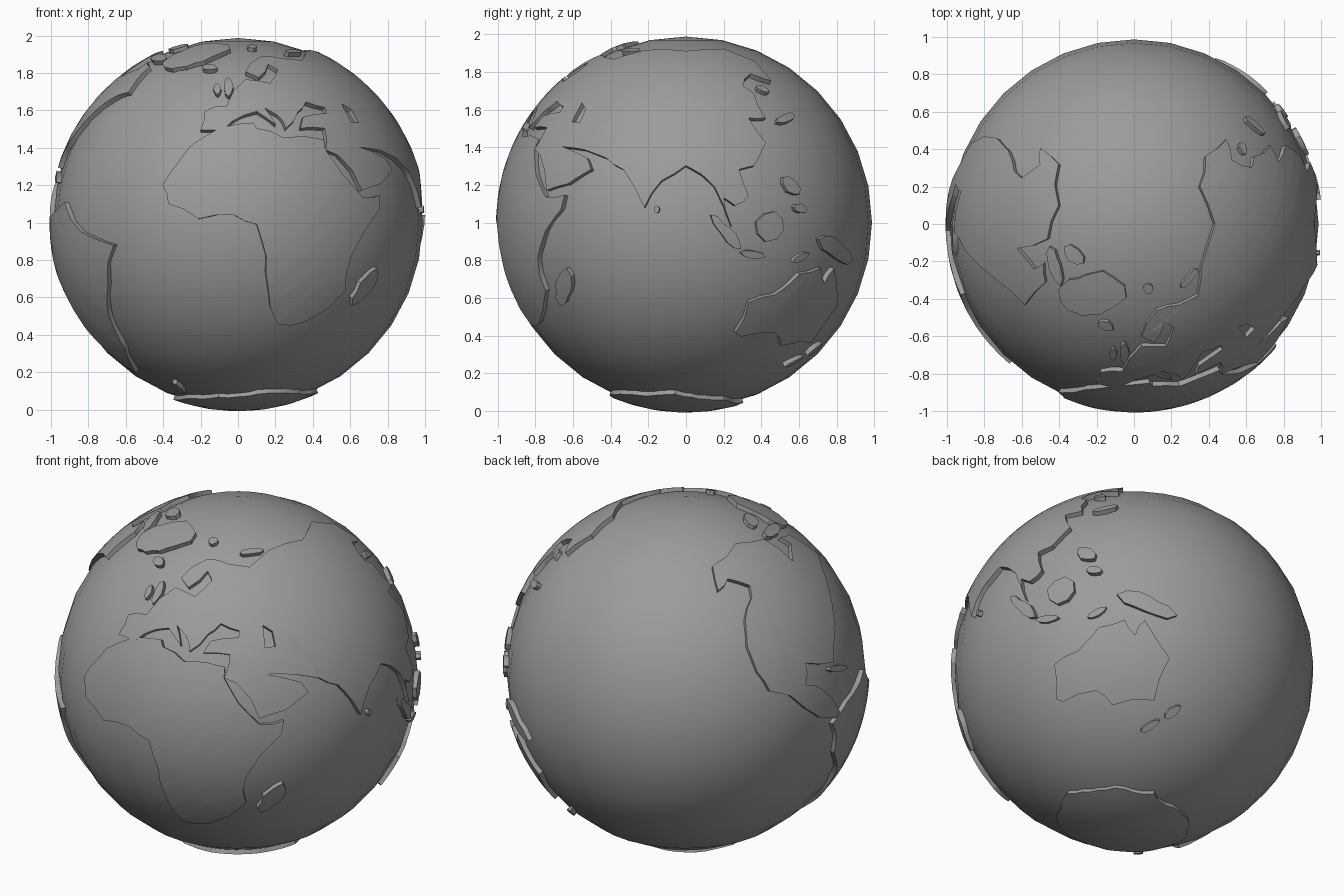
import bpy, bmesh, math, random
from mathutils import Vector
from mathutils.geometry import tessellate_polygon

if "Cube" in bpy.data.objects:
    bpy.data.objects.remove(bpy.data.objects["Cube"])

random.seed(4)
SEA, LAND, BASE = 0.987, 1.008, 0.955
CENTRE = Vector((0, 0, 1))
X, Y, Z = Vector((1, 0, 0)), Vector((0, 1, 0)), Vector((0, 0, 1))

grey = bpy.data.materials.new("dark_grey")
grey.diffuse_color = (.33, .33, .33, 1)
grey.use_nodes = True
grey.node_tree.nodes["Principled BSDF"].inputs["Base Color"].default_value = grey.diffuse_color


# Coast points are drawn flat in one viewing direction and dropped on the sphere
def drop(points, right, up, toward, mid=0):
    out = []
    for a, b in points:
        b -= mid
        d = math.sqrt(max(0, 1 - a * a - b * b))
        out.append((right * a + up * b + toward * d).normalized())
    return out


def front(*p): return drop(p, X, Z, -Y, 1)
def side(*p): return drop(p, Y, Z, X, 1)
def top(*p): return drop(p, X, Y, Z)
def west(*p): return drop(p, Vector((-.8, -.6, 0)), Vector((.205, -.274, .94)), Vector((-.564, .752, .342)))


def finish(obj):
    obj.data.materials.append(grey)
    bpy.context.view_layer.objects.active = obj
    obj.select_set(True)
    bpy.ops.object.shade_smooth_by_angle(angle=math.radians(30))
    obj.select_set(False)


# Ragged coast: every long stretch gets a slightly shifted midpoint
def ragged(coast):
    out = []
    for p, q in zip(coast, coast[1:] + coast[:1]):
        out.append(p)
        if (q - p).length > .08:
            shift = p.cross(q).normalized() * random.uniform(-.1, .1) * (q - p).length
            out.append(((p + q) / 2 + shift).normalized())
    return out


# Raised curved slab from a coast outline (optional lake hole)
def land(name, coast, lake=()):
    coast = ragged(coast)
    c = sum(coast, Vector()).normalized()
    u = c.orthogonal().normalized()
    v = c.cross(u)
    loops = [[Vector((p.dot(u), p.dot(v), 0)).normalized() * c.angle(p) for p in ring]
             for ring in (coast, lake) if ring]
    bm = bmesh.new()
    verts = [bm.verts.new(p) for ring in loops for p in ring]
    for tri in tessellate_polygon(loops):
        if len(set(tri)) == 3 and not bm.faces.get([verts[i] for i in tri]):
            bm.faces.new([verts[i] for i in tri])
    # grid cuts so the slab follows the sphere
    for axis in (0, 1):
        n = Vector((axis == 0, axis == 1, 0))
        vals = [w.co[axis] for w in bm.verts]
        for k in range(math.ceil(min(vals) / .1), math.floor(max(vals) / .1) + 1):
            bmesh.ops.bisect_plane(bm, geom=bm.verts[:] + bm.edges[:] + bm.faces[:],
                                   plane_co=n * (k * .1), plane_no=n, dist=1e-5)
    bmesh.ops.remove_doubles(bm, verts=bm.verts[:], dist=1e-4)
    bmesh.ops.delete(bm, geom=[w for w in bm.verts if not w.link_faces], context='VERTS')
    bmesh.ops.recalc_face_normals(bm, faces=bm.faces[:])
    for w in bm.verts:
        a, d = w.co.length, w.co.normalized()
        w.co = (c * math.cos(a) + (u * d.x + v * d.y) * math.sin(a)) * BASE
    ext = bmesh.ops.extrude_face_region(bm, geom=bm.faces[:], use_keep_orig=True)
    for w in ext['geom']:
        if isinstance(w, bmesh.types.BMVert):
            w.co = w.co * (LAND / BASE)
    bmesh.ops.recalc_face_normals(bm, faces=bm.faces[:])
    me = bpy.data.meshes.new(name)
    bm.to_mesh(me)
    bm.free()
    obj = bpy.data.objects.new(name, me)
    obj.location = CENTRE
    bpy.context.collection.objects.link(obj)
    finish(obj)


# Irregular rounded outline between two end points, with a width
def island(name, ends, width, sides=8):
    p, q = ends
    c, half = (p + q) / 2, (q - p) / 2
    across = c.cross(half).normalized() * width / 2
    ring = []
    for i in range(sides):
        t = math.tau * i / sides
        r = random.uniform(.85, 1.1) if i % (sides // 2) else 1
        ring.append((c + half * math.cos(t) * r + across * math.sin(t) * r).normalized())
    land(name, ring)


# Ocean ball
bpy.ops.mesh.primitive_uv_sphere_add(segments=32, ring_count=16, radius=SEA, location=CENTRE)
ocean = bpy.context.object
ocean.name = "ocean_sphere"
finish(ocean)

# Africa
land("africa", front(
    (.455, 1.44), (.24, 1.45), (.1, 1.5), (.08, 1.53), (-.02, 1.52), (-.18, 1.455), (-.31, 1.33),
    (-.4, 1.2), (-.37, 1.1), (-.21, 1.02), (-.02, 1.04), (.1, .99), (.15, .82), (.16, .65), (.21, .46),
    (.35, .47), (.57, .64), (.6, .82), (.75, 1.07), (.755, 1.145), (.66, 1.135), (.465, 1.385)))

# Europe and Asia: Mediterranean and Atlantic, Arctic, then Pacific and Indian Ocean
europe = front(
    (.465, 1.385), (.46, 1.5), (.33, 1.5), (.345, 1.56), (.47, 1.58), (.46, 1.61), (.36, 1.64), (.32, 1.59),
    (.255, 1.5), (.21, 1.57), (.14, 1.61), (.2, 1.52), (.1, 1.59), (.03, 1.57), (-.08, 1.49), (-.2, 1.49),
    (-.18, 1.59), (-.06, 1.62), (.04, 1.76), (.17, 1.74), (.21, 1.81), (.16, 1.84), (.11, 1.77),
    (.04, 1.8), (.12, 1.88), (.24, 1.87))
arctic = top((.34, -.38), (.36, -.22), (.43, 0), (.35, .2), (.38, .36), (.49, .45), (.52, .34))
asia = side(
    (.3, 1.72), (.36, 1.68), (.42, 1.55), (.33, 1.55), (.42, 1.42), (.36, 1.3), (.28, 1.28), (.33, 1.14),
    (.26, 1.09), (.2, 1.13), (.24, .98), (.15, 1.19), (0, 1.3), (-.13, 1.22), (-.22, 1.08), (-.33, 1.28),
    (-.42, 1.34), (-.65, 1.4), (-.52, 1.34), (-.5, 1.28), (-.735, 1.17), (-.77, 1.36))
caspian = front((.55, 1.63), (.6, 1.6), (.64, 1.53), (.6, 1.53))
land("europe_and_asia", europe + arctic + asia, caspian)

# The Americas
land("north_america",
     top((-.4, .32), (-.4, .1), (-.46, -.08), (-.62, -.13), (-.53, -.24), (-.48, -.21), (-.47, -.31),
         (-.58, -.43), (-.7, -.32))
     + west((.8, .25), (.79, .09), (.63, .1), (.63, -.02), (.72, -.05), (.82, -.19), (.8, -.22), (.63, -.15),
            (.43, -.04), (.36, .07), (.3, .35), (.34, .47), (.33, .53), (.21, .57), (.155, .51)))
land("south_america",
     west((.82, -.2), (.9, -.1))
     + front((-.92, 1.11), (-.83, .95), (-.66, .88), (-.69, .67), (-.69, .52), (-.54, .2))
     + west((.75, -.65), (.79, -.42), (.78, -.25)))

# Australia and Antarctica
land("australia", side(
    (.26, .42), (.33, .58), (.47, .62), (.6, .73), (.71, .76), (.73, .68), (.78, .76), (.8, .57),
    (.66, .37), (.5, .35), (.47, .42), (.29, .4)))
cap = []
for i in range(22):
    t = math.tau * i / 22
    r = random.uniform(.92, 1.05)
    cap.append(Vector((.05 + .38 * r * math.cos(t), -.06 + .34 * r * math.sin(t), -.92)).normalized())
land("antarctica", cap)
island("antarctic_peninsula", front((-.35, .15), (-.29, .09)), .05)

# Islands off Africa and southern Asia
island("madagascar", side((-.63, .76), (-.66, .56)), .1)
island("sri_lanka", side((-.16, 1.09), (-.15, 1.05)), .03)
island("sumatra", side((.13, 1.04), (.29, .86)), .06)
island("java", side((.29, .84), (.42, .82)), .04)
island("borneo", side((.38, .94), (.51, 1.02)), .16)
island("timor", side((.56, .79), (.65, .84)), .04)
island("new_guinea", side((.7, .91), (.88, .8)), .1)
island("luzon", side((.51, 1.24), (.6, 1.15)), .08)
island("mindanao", side((.57, 1.08), (.64, 1.07)), .05)

# Islands of the Pacific
island("japan", side((.48, 1.53), (.57, 1.57)), .05)
island("sakhalin", side((.37, 1.72), (.44, 1.69)), .05)
island("new_zealand_south", side((.52, .24), (.62, .29)), .04)
island("new_zealand_north", side((.64, .3), (.72, .36)), .05)

# Islands of the Atlantic and Arctic
island("greenland", top((-.39, -.41), (-.05, -.33)), .24, 12)
island("iceland", front((-.19, 1.83), (-.11, 1.82)), .06)
island("britain", front((-.05, 1.77), (-.05, 1.67)), .05)
island("ireland", front((-.11, 1.74), (-.11, 1.68)), .04)
island("svalbard", front((.05, 1.94), (.1, 1.93)), .06)
island("northern_russia_island", top((.25, -.34), (.34, -.24)), .04)
island("baffin", top((-.45, -.12), (-.39, -.33)), .07)
island("ellesmere", top((-.37, -.12), (-.27, -.21)), .08)
island("cuba", west((.76, .05), (.87, .05)), .04)
